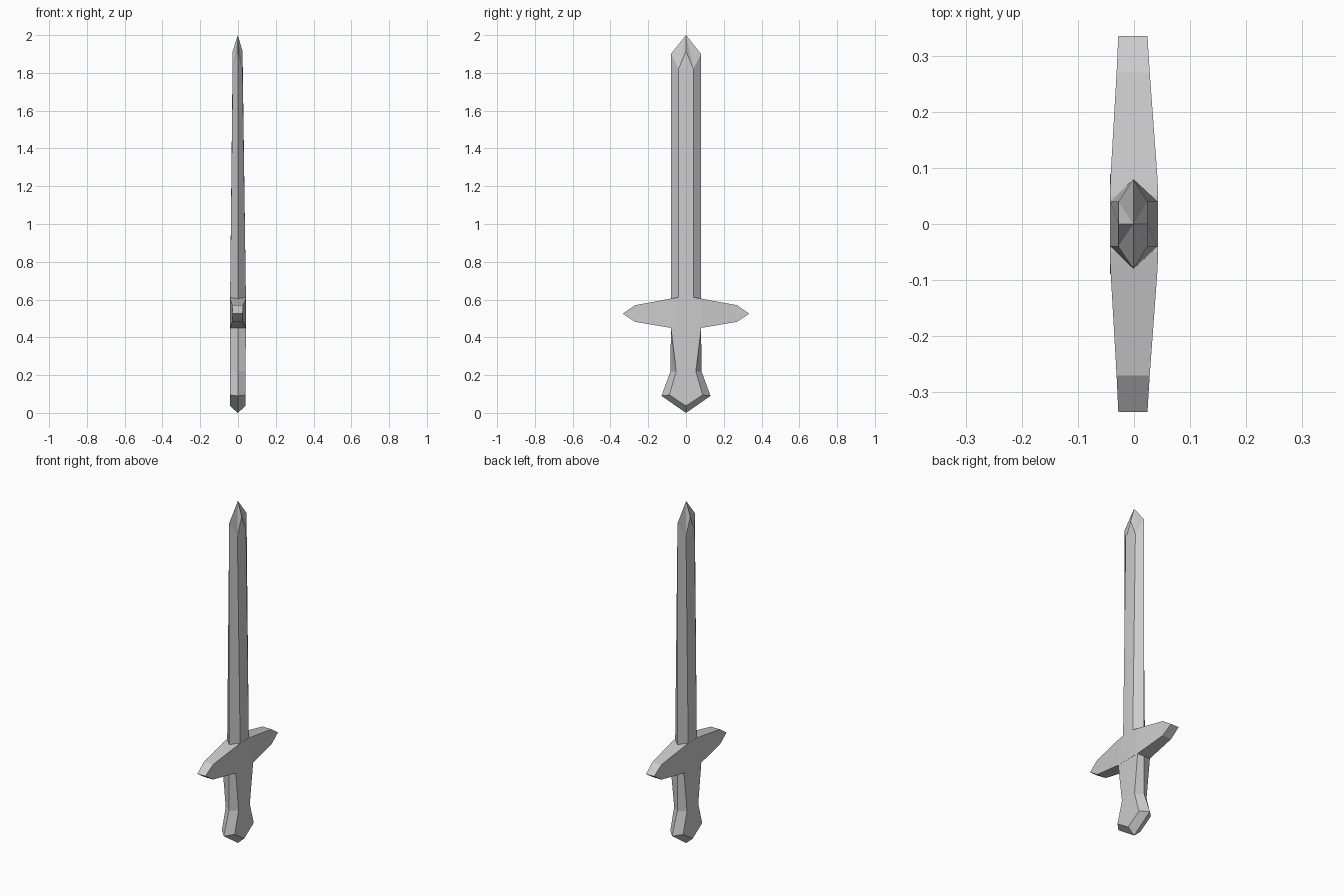
import bpy, bmesh

if "Cube" in bpy.data.objects:
    bpy.data.objects.remove(bpy.data.objects["Cube"])


def loft(name, rings):
    """Skin closed rings of equal length, merge pointed ends and cap open ones."""
    bm = bmesh.new()
    loops = [[bm.verts.new(p) for p in ring] for ring in rings]
    n = len(loops[0])
    for a, b in zip(loops, loops[1:]):
        for i in range(n):
            j = (i + 1) % n
            bm.faces.new((a[i], a[j], b[j], b[i]))
    bmesh.ops.remove_doubles(bm, verts=bm.verts, dist=0.0005)
    bmesh.ops.holes_fill(bm, edges=[e for e in bm.edges if e.is_boundary], sides=0)
    bmesh.ops.recalc_face_normals(bm, faces=bm.faces)
    mesh = bpy.data.meshes.new(name)
    bm.to_mesh(mesh)
    bm.free()
    obj = bpy.data.objects.new(name, mesh)
    bpy.context.collection.objects.link(obj)
    return obj


def bevelled_ring(x0, x1, flat, edge, z_flat, z_mid, z_edge):
    """Flat faces at x0 and x1, bevelled to a ridge at y = +-edge."""
    xm = -0.001
    return [(x1, -flat, z_flat), (x1, 0, z_mid), (x1, flat, z_flat),
            (xm, edge, z_edge),
            (x0, flat, z_flat), (x0, 0, z_mid), (x0, -flat, z_flat),
            (xm, -edge, z_edge)]


# Blade: tapering bevelled bar with a faceted point
loft("blade", [
    bevelled_ring(-0.042, 0.042, 0.04, 0.08, 0.60, 0.60, 0.60),
    bevelled_ring(-0.028, 0.024, 0.04, 0.08, 1.82, 1.915, 1.90),
    [(-0.001, 0, 2.0)] * 8,
])

# Grip and pommel: waist, flare and pointed base
loft("grip", [
    bevelled_ring(-0.043, 0.042, 0.08, 0.08, 0.45, 0.45, 0.45),
    bevelled_ring(-0.043, 0.040, 0.052, 0.082, 0.22, 0.22, 0.22),
    bevelled_ring(-0.043, 0.040, 0.088, 0.13, 0.095, 0.095, 0.09),
    bevelled_ring(-0.043, 0.040, 0, 0, 0.037, 0.037, 0.0),
])

# Crossguard: rectangular sections thinning to a chisel end on each side
half = [(0.05, 0.45, 0.61, -0.043, 0.043),
        (0.08, 0.45, 0.605, -0.042, 0.042),
        (0.27, 0.482, 0.57, -0.031, 0.028),
        (0.335, 0.525, 0.525, -0.028, 0.024)]
stations = [(-s[0], *s[1:]) for s in reversed(half)] + half
loft("crossguard", [
    [(x0, y, z0), (x1, y, z0), (x1, y, z1), (x0, y, z1)]
    for y, z0, z1, x0, x1 in stations
])
